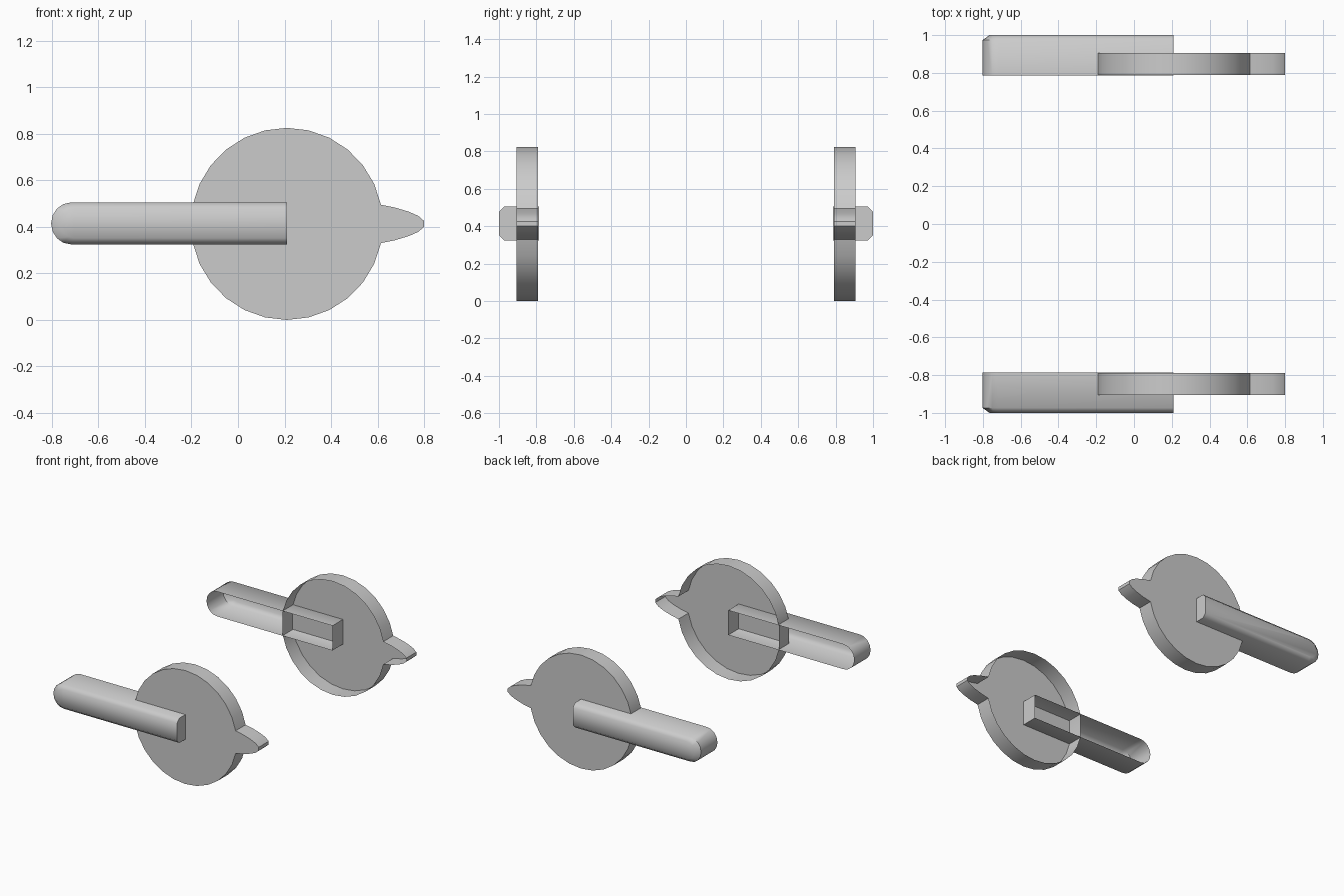
import bpy, bmesh, math

if "Cube" in bpy.data.objects:
    bpy.data.objects.remove(bpy.data.objects["Cube"])

CX, CZ, R = 0.21, 0.4125, 0.4125


def shell(name, rings):
    """Open-backed shell: loft through (y, outline) rings, cap only the last."""
    bm = bmesh.new()
    loops = [[bm.verts.new((x, y, z)) for x, z in pts] for y, pts in rings]
    n = len(loops[0])
    for a, b in zip(loops, loops[1:]):
        for i in range(n):
            j = (i + 1) % n
            bm.faces.new((a[i], a[j], b[j], b[i]))
    bm.faces.new(loops[-1])
    bmesh.ops.recalc_face_normals(bm, faces=bm.faces)
    # outer cap must face the front
    bm.normal_update()
    cap = min(bm.faces, key=lambda f: f.calc_center_median().y)
    if cap.normal.y > 0:
        bmesh.ops.reverse_faces(bm, faces=bm.faces)
    me = bpy.data.meshes.new(name)
    bm.to_mesh(me)
    bm.free()
    ob = bpy.data.objects.new(name, me)
    bpy.context.collection.objects.link(ob)
    bpy.ops.object.select_all(action='DESELECT')
    ob.select_set(True)
    bpy.context.view_layer.objects.active = ob
    bpy.ops.object.shade_smooth_by_angle(angle=math.radians(48))
    # same part on the far side
    mod = ob.modifiers.new("mirror", 'MIRROR')
    mod.use_axis = (False, True, False)
    mod.use_mirror_merge = False
    return ob


# Disc outline with pointed tab; flat on the left where the arm crosses
A0, STEPS = 11.5, 12
half = [(0.80, 0.012), (0.775, 0.034), (0.735, 0.052), (0.675, 0.07)]
for i in range(STEPS + 1):
    a = math.radians(A0 + (180 - 2 * A0) * i / STEPS)
    half.append((CX + R * math.cos(a), R * math.sin(a)))
disc = [(x, CZ + z) for x, z in half] + [(x, CZ - z) for x, z in reversed(half)]
shell("disc", [(-0.79, disc), (-0.905, disc)])


# Arm outline: square right end, rounded left end
def arm_outline(h, left, length):
    pts = [(0.21, CZ + 0.002 + h)]
    for i in range(9):
        a = math.radians(90 + 180 * i / 8)
        pts.append((left + length + length * math.cos(a),
                    CZ + 0.002 + h * math.sin(a)))
    return pts + [(0.21, CZ + 0.002 - h)]


full = arm_outline(0.09, -0.803, 0.085)
inset = arm_outline(0.063, -0.765, 0.06)
shell("arm", [(-0.785, full), (-0.973, full), (-1.0, inset)])
